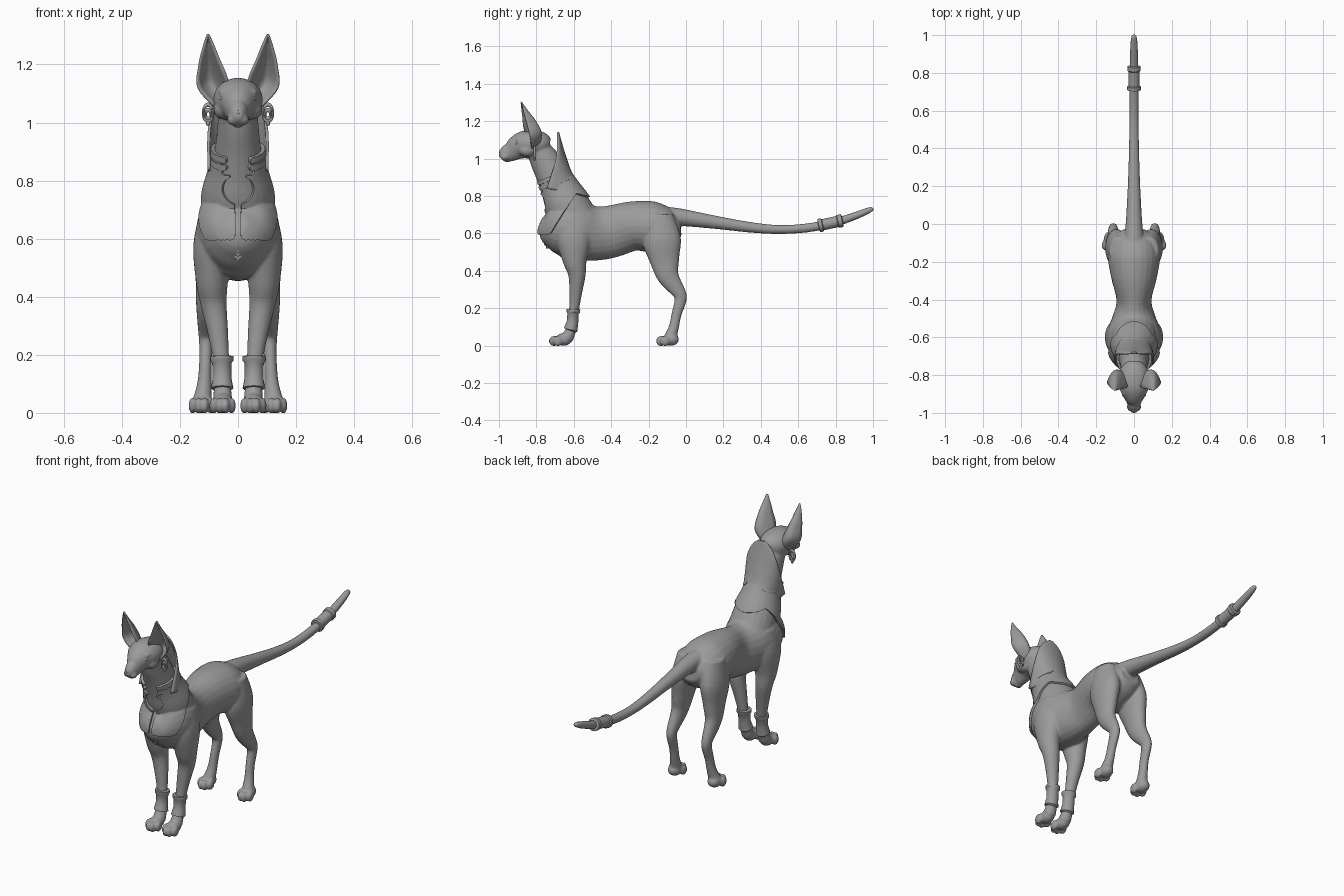
import bpy, bmesh, math
from mathutils import Matrix, Vector

if "Cube" in bpy.data.objects:
    bpy.data.objects.remove(bpy.data.objects["Cube"])

stone = bpy.data.materials.new("stone_grey")
stone.diffuse_color = (0.33, 0.33, 0.33, 1)
stone.use_nodes = True
stone.node_tree.nodes["Principled BSDF"].inputs["Base Color"].default_value = stone.diffuse_color


def finish(bm, name, angle=50):
    bmesh.ops.recalc_face_normals(bm, faces=bm.faces[:])
    me = bpy.data.meshes.new(name)
    bm.to_mesh(me)
    bm.free()
    me.materials.append(stone)
    me.shade_smooth()
    me.set_sharp_from_angle(angle=math.radians(angle))
    ob = bpy.data.objects.new(name, me)
    bpy.context.collection.objects.link(ob)
    return ob


def spline(rows, n):
    """Catmull-Rom interpolation of equally long tuples."""
    out = []
    for i in range(len(rows) - 1):
        a, b, c, d = rows[max(i - 1, 0)], rows[i], rows[i + 1], rows[min(i + 2, len(rows) - 1)]
        for k in range(n):
            t = k / n
            out.append(tuple(q + .5 * t * (r - p + t * (2*p - 5*q + 4*r - s + t * (3*(q - r) + s - p)))
                             for p, q, r, s in zip(a, b, c, d)))
    return out + [tuple(rows[-1])]


def loft(bm, rows, side=1, n=4, seg=24):
    """Closed tube through rows of (x, y, z, half width, half depth)."""
    rows = spline(rows, n)
    rings = []
    for i, (x, y, z, rx, rn) in enumerate(rows):
        p, q = rows[max(i - 1, 0)], rows[min(i + 1, len(rows) - 1)]
        t = Vector((q[1] - p[1], q[2] - p[2])).normalized()
        rings.append([bm.verts.new((side * x + rx * math.cos(a), y + rn * math.sin(a) * t.y,
                                    z - rn * math.sin(a) * t.x))
                      for a in (2 * math.pi * k / seg for k in range(seg))])
    for r, s in zip(rings, rings[1:]):
        for k in range(seg):
            bm.faces.new((r[k], r[(k+1) % seg], s[(k+1) % seg], s[k]))
    bm.faces.new(rings[0])
    bm.faces.new(rings[-1])


def ball(bm, loc, size):
    bmesh.ops.create_uvsphere(bm, u_segments=20, v_segments=12, radius=1,
                              matrix=Matrix.Translation(loc) @ Matrix.Diagonal((*size, 1)))


def sheet(bm, grid):
    vs = [[bm.verts.new(p) for p in row] for row in grid]
    for r, s in zip(vs, vs[1:]):
        for k in range(len(r) - 1):
            bm.faces.new((r[k], r[k+1], s[k+1], s[k]))


def thicken(ob, t):
    m = ob.modifiers.new("thickness", 'SOLIDIFY')
    m.thickness, m.offset = t, 0


# Body: overlapping lofts fused into one smooth skin
bm = bmesh.new()
mid = lambda rows: [(0, *r) for r in rows]
loft(bm, mid([(-.03, .64, .06, .05), (-.08, .635, .11, .10), (-.17, .635, .137, .135),
              (-.28, .64, .122, .132), (-.40, .61, .093, .14), (-.48, .60, .11, .145),
              (-.56, .61, .14, .157), (-.64, .63, .142, .16), (-.70, .635, .122, .135),
              (-.745, .64, .085, .09), (-.772, .65, .03, .03)]))
# neck
loft(bm, mid([(-.58, .66, .125, .12), (-.64, .76, .115, .115), (-.68, .84, .092, .098),
              (-.72, .92, .078, .085), (-.76, 1.0, .070, .078), (-.80, 1.06, .065, .06)]))
# head
loft(bm, mid([(-.73, 1.07, .04, .04), (-.76, 1.075, .068, .062), (-.81, 1.08, .084, .073),
              (-.86, 1.075, .082, .075), (-.90, 1.06, .062, .066), (-.94, 1.035, .040, .051),
              (-.975, 1.03, .030, .040), (-.998, 1.032, .015, .018)]))
# tail
loft(bm, mid([(-.12, .69, .06, .055), (-.02, .685, .046, .046), (.18, .656, .034, .034),
              (.35, .632, .028, .028), (.50, .621, .025, .024), (.65, .630, .024, .024),
              (.80, .659, .023, .023), (.92, .70, .021, .020), (.985, .727, .016, .015),
              (1.002, .735, .007, .007)]))
for s in (1, -1):
    # front leg
    loft(bm, [(.085, -.60, .70, .045, .08), (.088, -.60, .58, .066, .095), (.09, -.595, .46, .056, .066),
              (.085, -.583, .38, .046, .047), (.070, -.59, .28, .036, .034), (.058, -.60, .18, .028, .026),
              (.054, -.61, .10, .029, .027), (.053, -.635, .04, .034, .034)], s)
    # hind leg
    loft(bm, [(.08, -.14, .70, .05, .07), (.09, -.13, .57, .062, .103), (.098, -.115, .46, .048, .080),
              (.106, -.095, .37, .038, .058), (.110, -.035, .28, .027, .036), (.110, -.03, .24, .024, .032),
              (.112, -.05, .17, .022, .027), (.116, -.065, .10, .025, .027), (.124, -.085, .04, .034, .034)], s)
    # paws with four toes
    for px, py in ((.053, -.655), (.125, -.082)):
        ball(bm, (s * px, py, .033), (.036, .045, .034))
        for k, (dx, dy) in enumerate(((-.031, -.030), (-.011, -.052), (.011, -.052), (.031, -.030))):
            ball(bm, (s * px + dx, py + dy, .025), (.0145, .026, .028))
    # muzzle pads, cheeks and brows
    ball(bm, (s * .017, -.968, 1.010), (.021, .024, .020))
    ball(bm, (s * .050, -.850, 1.045), (.034, .045, .035))
    ball(bm, (s * .040, -.892, 1.104), (.028, .022, .014))
ball(bm, (0, -.955, .995), (.018, .025, .014))
body = finish(bm, "cat_body", 180)
m = body.modifiers.new("fuse", 'REMESH')
m.mode, m.voxel_size, m.use_smooth_shade = 'VOXEL', .006, True
m = body.modifiers.new("soften", 'SMOOTH')
m.factor, m.iterations = .5, 5
dg = bpy.context.evaluated_depsgraph_get()
skin = bpy.data.meshes.new_from_object(body.evaluated_get(dg))
body.modifiers.clear()
body.data = skin
if not skin.materials:
    skin.materials.append(stone)
skin.shade_smooth()


# Raised ornament: lifts the body faces chosen by a rule into a plate
def plate(name, rule, lift):
    bm = bmesh.new()
    bm.from_mesh(skin)
    bmesh.ops.delete(bm, geom=[f for f in bm.faces if not rule(*f.calc_center_median())], context='FACES')
    bm.normal_update()
    for _ in range(6):
        new = {}
        for v in bm.verts:
            nb = [e.other_vert(v).co for e in v.link_edges if e.is_boundary]
            if len(nb) == 2:
                new[v] = v.co * .5 + (nb[0] + nb[1]) * .25
        for v, c in new.items():
            v.co = c
    bm.normal_update()
    up = [(v, v.normal.copy()) for v in bm.verts]
    bmesh.ops.extrude_edge_only(bm, edges=[e for e in bm.edges if e.is_boundary])
    for v, n in up:
        v.co += n * lift
    return finish(bm, name, 45)


def bib(x, y, z):
    low = .81 + 1.6 * (y + .59) if y < -.59 else .81 - .28 * (y + .59)
    if z < max(low, .595) or y > -.49 or z > .86 + .36 * (y + .78):
        return False
    keyhole = abs(x) < (.05 if z > .82 else .011) or math.hypot(x, z - .77) < .05
    return not (keyhole and y < -.66)


plate("chest_collar", bib, .011)
for i, h in enumerate((.842, .872)):
    plate("neck_band_%d" % i, lambda x, y, z: abs(z - h - .36 * (y + .78)) < .011
          and abs(x) > .035 and y < -.62 and z > .8, .015)

# Hood behind the neck: rows of (half width, side y, side z, back y, back z)
bm = bmesh.new()
hood = spline([(.100, -.745, .84, -.535, .80), (.101, -.715, .93, -.607, .91), (.098, -.70, .98, -.642, 1.0),
               (.086, -.69, 1.04, -.664, 1.07), (.055, -.687, 1.10, -.678, 1.12),
               (.012, -.684, 1.136, -.683, 1.14)], 5)
sheet(bm, [[(w * math.sin(t), ys + (yb - ys) * math.cos(t), zs + (zb - zs) * math.cos(t))
            for t in (math.pi * (k / 24 - .5) for k in range(25))] for w, ys, zs, yb, zb in hood])
thicken(finish(bm, "neck_hood"), .010)

# Pendant: nested diamonds on the chest
for name, r, d in (("pendant_plate", 1, .030), ("pendant_rim", .68, .042), ("pendant_gem", .36, .054)):
    bm = bmesh.new()
    bmesh.ops.create_cone(bm, cap_ends=True, segments=4, radius1=r, radius2=r * .88, depth=1,
                          matrix=Matrix.Translation((0, -.745, .578)) @ Matrix.Rotation(math.radians(13), 4, 'X')
                          @ Matrix.Diagonal((.040, d, .064, 1)) @ Matrix.Rotation(math.pi / 2, 4, 'X')
                          )
    finish(bm, name, 20)

# Tail band with raised rims
bm = bmesh.new()
loft(bm, mid([(y, .644 + (y - .72) * .22, r, r) for y, r in (
    (.708, .026), (.710, .036), (.728, .036), (.732, .030), (.808, .030),
    (.813, .035), (.834, .035), (.838, .024))]), n=1)
finish(bm, "tail_band", 35)

for s, tag in ((1, "left"), (-1, "right")):
    # Ears: cupped sheets, rows of inner xyz, outer xyz, cup depth
    bm = bmesh.new()
    ear = spline([(.03, -.85, 1.12, .080, -.825, 1.055, .055), (.043, -.868, 1.165, .136, -.835, 1.12, .075),
                  (.065, -.873, 1.215, .134, -.852, 1.19, .055), (.083, -.878, 1.26, .121, -.868, 1.25, .025),
                  (.101, -.882, 1.302, .105, -.881, 1.302, 0)], 5)
    sheet(bm, [[(s * (r[0] + (r[3] - r[0]) * u), r[1] + (r[4] - r[1]) * u + r[6] * 4 * u * (1 - u),
                 r[2] + (r[5] - r[2]) * u) for u in (k / 12 for k in range(13))] for r in ear])
    thicken(finish(bm, tag + "_ear"), .008)

    # Eyes
    bm = bmesh.new()
    ball(bm, (s * .044, -.905, 1.082), (.019, .013, .010))
    finish(bm, tag + "_eye")

    # Earrings: two nested hanging hoops and a drop
    bm = bmesh.new()
    for r, zc in ((.019, 1.033), (.010, 1.028)):
        loop = []
        for k in range(24):
            a = 2 * math.pi * k / 24
            loop.append([bm.verts.new((s * .103 + (r + .005 * math.cos(b)) * math.sin(a) * .9,
                                       -.81 + .006 * math.sin(b),
                                       zc + (r + .005 * math.cos(b)) * math.cos(a) * 1.5))
                         for b in (2 * math.pi * j / 8 for j in range(8))])
        for k in range(24):
            p, q = loop[k], loop[(k + 1) % 24]
            for j in range(8):
                bm.faces.new((p[j], p[(j+1) % 8], q[(j+1) % 8], q[j]))
    ball(bm, (s * .103, -.81, .998), (.007, .007, .010))
    finish(bm, tag + "_earring")

    # Flared anklets on the front legs
    bm = bmesh.new()
    loft(bm, [(.055, -.602, .197, .030, .028), (.055, -.602, .195, .040, .037), (.056, -.603, .180, .040, .036),
              (.056, -.604, .170, .033, .030), (.055, -.607, .125, .032, .031), (.055, -.612, .105, .035, .034),
              (.054, -.616, .085, .038, .037), (.054, -.618, .080, .030, .028)], s, n=1)
    finish(bm, tag + "_anklet", 35)

# Nose
bm = bmesh.new()
ball(bm, (0, -.990, 1.034), (.012, .010, .009))
finish(bm, "nose")
